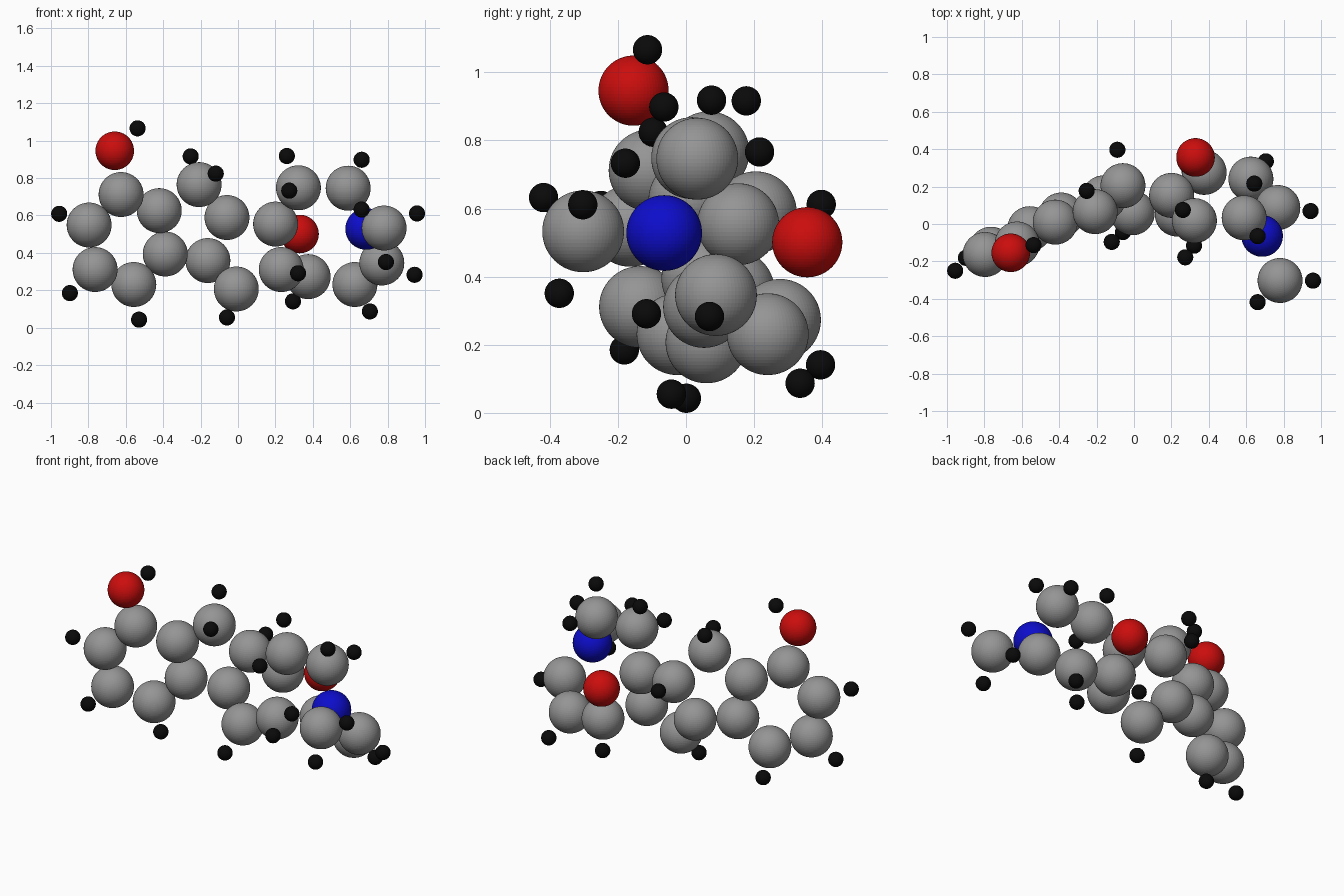
import bpy


def material(name, colour):
    m = bpy.data.materials.new(name)
    m.diffuse_color = (*colour, 1)
    return m


def ball_mesh(name, radius, mat):
    bpy.ops.mesh.primitive_uv_sphere_add(segments=64, ring_count=32, radius=radius)
    ob = bpy.context.object
    mesh = ob.data
    mesh.name = name
    bpy.data.objects.remove(ob)
    mesh.materials.append(mat)
    return mesh


def place(name, mesh, spots):
    for i, (x, y, z) in enumerate(spots, 1):
        ob = bpy.data.objects.new(f"{name}_{i}", mesh)
        ob.location = (x + 0.001, y, z - 0.002)
        bpy.context.collection.objects.link(ob)


carbon = ball_mesh("carbon_ball", 0.12, material("grey", (0.3, 0.3, 0.3)))
oxygen = ball_mesh("oxygen_ball", 0.103, material("red", (0.6, 0.004, 0.004)))
nitrogen = ball_mesh("nitrogen_ball", 0.111, material("blue", (0.004, 0.004, 0.6)))
hydrogen = ball_mesh("hydrogen_ball", 0.043, material("black", (0.003, 0.003, 0.003)))

# Flat six-sided ring on the left
place("left_ring_carbon", carbon, [
    (-.626, -.107, .714), (-.797, -.163, .551), (-.765, -.135, .313),
    (-.558, -.025, .233), (-.39, .048, .396), (-.422, .01, .628)])

# Linking rings in the middle
place("middle_ring_carbon", carbon, [
    (-.209, .066, .767), (-.162, .14, .361), (-.06, .205, .591),
    (-.01, .06, .209), (.2, .153, .556), (.23, .053, .313)])

# Cage on the right
place("right_ring_carbon", carbon, [
    (.374, .276, .275), (.322, .018, .75), (.588, .033, .748),
    (.78, -.302, .535), (.768, .088, .348), (.624, .24, .233)])

place("oxygen", oxygen, [(-.66, -.154, .948), (.328, .356, .503)])
place("nitrogen", nitrogen, [(.684, -.064, .53)])

# Small outer balls
place("left_hydrogen", hydrogen, [
    (-.538, -.113, 1.068), (-.957, -.25, .611), (-.9, -.181, .187), (-.53, .001, .045)])
place("middle_hydrogen", hydrogen, [
    (-.254, .177, .918), (-.12, -.096, .826), (-.09, .397, .614),
    (-.06, -.043, .057), (.32, -.116, .293)])
place("right_hydrogen", hydrogen, [
    (.293, .395, .143), (.273, -.178, .735), (.26, .075, .92),
    (.66, -.065, .9), (.642, .216, .768), (.66, -.418, .634), (.956, -.303, .613),
    (.79, -.372, .353), (.943, .069, .285), (.704, .335, .089)])
